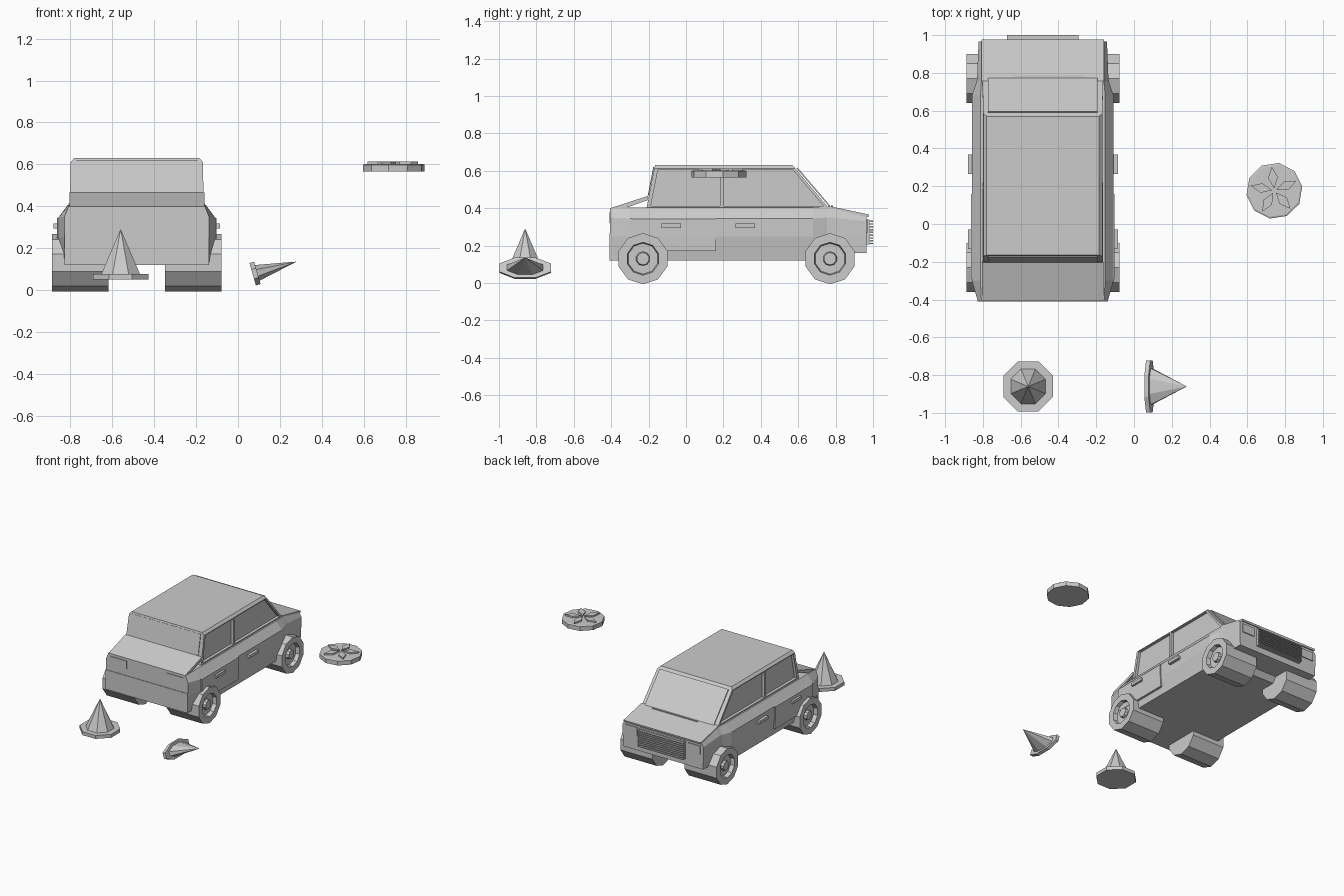
import bpy, bmesh, math
from mathutils import Matrix, Vector

if "Cube" in bpy.data.objects:
    bpy.data.objects.remove(bpy.data.objects["Cube"])

CX = -0.483  # centre line of the car


def mesh(name, verts, faces):
    bm = bmesh.new()
    vs = [bm.verts.new(v) for v in verts]
    for f in faces:
        bm.faces.new([vs[i] for i in f])
    bmesh.ops.recalc_face_normals(bm, faces=bm.faces)
    me = bpy.data.meshes.new(name)
    bm.to_mesh(me)
    bm.free()
    ob = bpy.data.objects.new(name, me)
    bpy.context.collection.objects.link(ob)
    return ob


def loft(name, rings):
    n = len(rings[0])
    faces = [list(range(n)), [n * (len(rings) - 1) + i for i in range(n)]]
    for r in range(len(rings) - 1):
        for i in range(n):
            j = (i + 1) % n
            faces.append([r*n + i, r*n + j, r*n + n + j, r*n + n + i])
    return mesh(name, [p for r in rings for p in r], faces)


def side_prism(name, yz, x0, x1):
    return loft(name, [[(CX + x, y, z) for y, z in yz] for x in (x0, x1)])


def box(name, x0, x1, y0, y1, z0, z1):
    return side_prism(name, [(y0, z0), (y1, z0), (y1, z1), (y0, z1)], x0, x1)


def lathe(name, prof, n, mat, phase=0.0):
    # profile of (radius, height) turned around local z, then placed
    rings = [[mat @ Vector((r * math.cos(phase + 2*math.pi*i/n),
                            r * math.sin(phase + 2*math.pi*i/n), h))
              for i in range(n)] for r, h in prof]
    return loft(name, rings)


# Body: half sections (half width, z) lofted along y
stations = [
    (-0.405, [(.335, .12), (.345, .25), (.345, .35), (.325, .40)]),
    (-0.30, [(.355, .12), (.375, .25), (.375, .345), (.33, .403)]),
    (0.68, [(.355, .12), (.375, .25), (.375, .345), (.33, .405)]),
    (0.755, [(.345, .12), (.35, .25), (.35, .35), (.325, .405)]),
    (0.785, [(.345, .16), (.347, .25), (.347, .35), (.325, .398)]),
    (0.965, [(.335, .16), (.34, .25), (.34, .33), (.32, .36)]),
]
loft("body", [[(CX + w, y, z) for w, z in s] + [(CX - w, y, z) for w, z in reversed(s)]
              for y, s in stations])

# Cabin with a narrowed roof edge
cabin = loft("cabin", [
    [(CX - w, y0, z), (CX + w, y0, z), (CX + w, y1, z), (CX - w, y1, z)]
    for z, w, y0, y1 in ((.395, .32, -.212, .768), (.612, .315, -.17, .585),
                         (.63, .298, -.165, .57))])

# Side windows sunk into the cabin
windows = [[(-.188, .412), (.182, .412), (.182, .606), (-.15, .606)],
           [(.2, .412), (.735, .412), (.57, .606), (.2, .606)]]
for s in (-1, 1):
    for k, yz in enumerate(windows):
        cut = side_prism("window_cutter", yz, s * .297, s * .36)
        cut.hide_render = True
        m = cabin.modifiers.new("window", 'BOOLEAN')
        m.object, m.operation, m.solver = cut, 'DIFFERENCE', 'EXACT'
        bpy.context.view_layer.objects.active = cabin
        bpy.ops.object.modifier_apply(modifier=m.name)
        bpy.data.objects.remove(cut)

# Screens at both ends, thin panels on the sloped cabin ends
side_prism("windscreen", [(.765, .41), (.59, .614), (.595, .619), (.772, .412)], -.29, .29)
side_prism("tail_screen", [(-.2, .465), (-.17, .618), (-.175, .62), (-.205, .465)], -.29, .29)

# Raised tail lid and bonnet panel
side_prism("tail_lid", [(-.405, .40), (-.205, .465), (-.2, .445), (-.32, .402)], -.322, .322)
side_prism("bonnet", [(.758, .413), (.978, .366), (.975, .352), (.758, .395)], -.325, .325)
box("wiper_strip", -.16, .22, .775, .785, .40, .414)

# Bumper, lamps and grille
box("tail_bumper", -.345, .345, -.409, -.39, .12, .268)
for s in (-1, 1):
    box("tail_lamp", s * .17, s * .305, -.41, -.39, .32, .38)
    box("head_lamp", s * .215, s * .315, .95, .972, .27, .335)
box("grille_back", -.19, .19, .95, .982, .205, .34)
for i in range(9):
    z = .208 + i * .0148
    box("grille_slat", -.19, .19, .978, 1.0, z, z + .007)

# Doors and handles, wheels on both sides
for s in (-1, 1):
    door = [(.35, .17), (.378, .172), (.381, .25), (.381, .343), (.36, .352)]
    loft("rear_door", [[(CX + s * w, y, z) for w, z in door] for y in (-.29, .16)])
    for y in (-.08, .317):
        box("door_handle", s * .365, s * .397, y - .052, y + .052, .295, .317)
    for y in (-.23, .77):
        mat = (Matrix.Translation((CX + s * .405, y, .13))
               @ Matrix.Rotation(s * math.pi / 2, 4, 'Y'))
        # tyre with a sunken rim and a hub
        lathe("wheel", [(.1367, -.27), (.1367, 0), (.088, 0), (.082, -.03),
                        (.038, -.03), (.033, -.01)], 10, mat, 0.0 + math.pi / 10 * 2)


# Traffic cones, one upright, one flattened on its side
def cone(name, mat):
    lathe(name, [(.143, 0), (.143, .026), (.1, .026), (.001, .24)], 8, mat, math.pi / 8)


cone("upright_cone", Matrix.Translation((-.56, -.86, .05)))
cone("fallen_cone", Matrix.Translation((.07, -.86, .076))
     @ Matrix.Rotation(math.radians(74), 4, 'Y')
     @ Matrix.Diagonal((.42, 1.04, .9, 1)))

# Floating disc with five raised petals
cx, cy = .743, .176
lathe("disc", [(.149, .565), (.149, .598), (.14, .602)], 10,
      Matrix.Translation((cx, cy, 0)), .15)
for k in range(5):
    a = math.radians(96 + 72 * k)
    rot = Matrix.Translation((cx, cy, 0)) @ Matrix.Rotation(a, 4, 'Z')
    petal = [(.012, 0), (.07, -.026), (.128, 0), (.07, .026)]
    loft("disc_petal", [[rot @ Vector((u, v, z)) for u, v in petal] for z in (.595, .613)])
